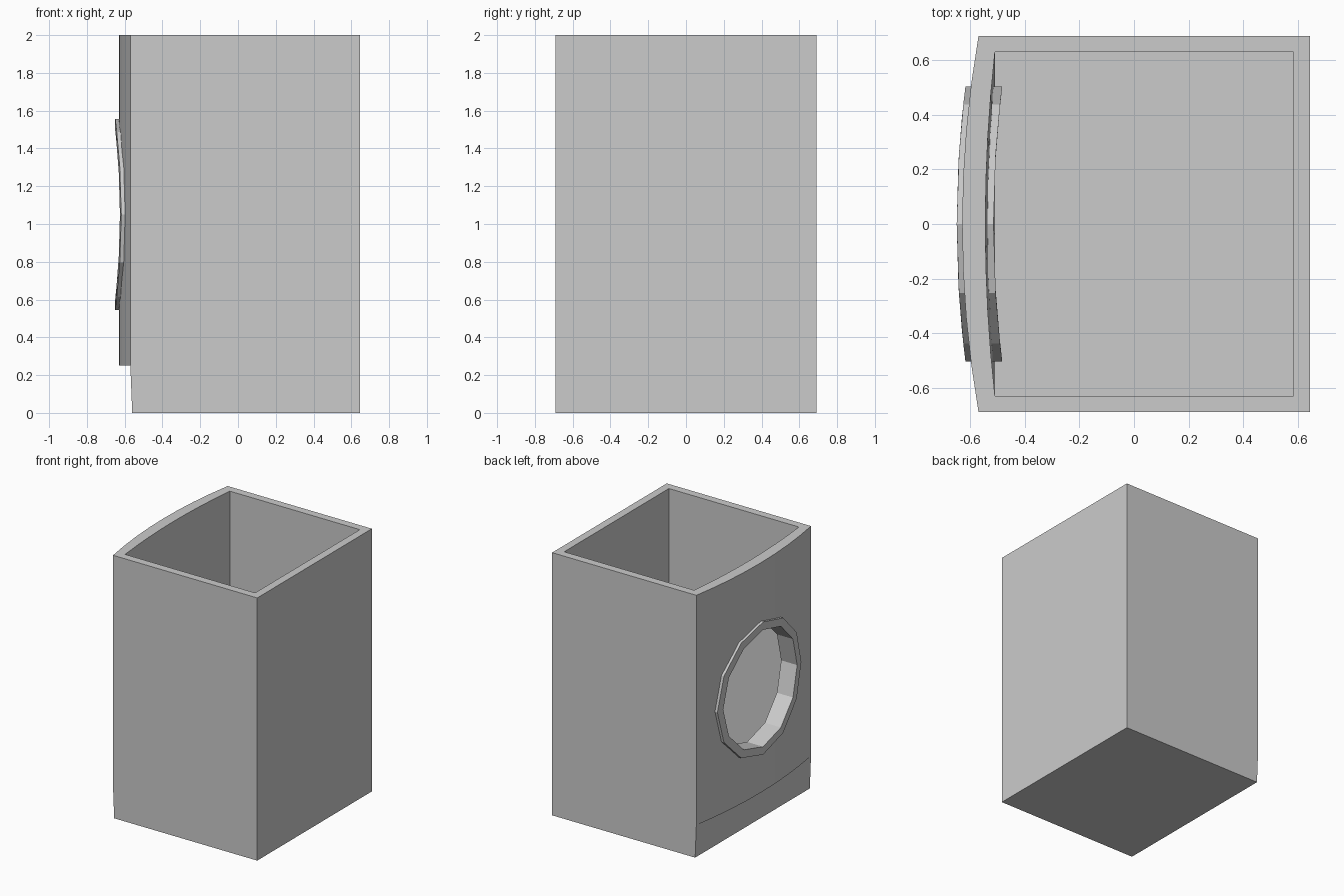
import bpy, bmesh, math

if "Cube" in bpy.data.objects:
    bpy.data.objects.remove(bpy.data.objects["Cube"])

FRONT, SIDE, H = 0.645, 0.69, 2.0


def bow(y):
    """x of the bowed outer wall at a given y."""
    return -0.63 + 0.06 * (y / SIDE) ** 2


def make_object(name, bm):
    bmesh.ops.remove_doubles(bm, verts=bm.verts[:], dist=1e-5)
    bmesh.ops.dissolve_degenerate(bm, edges=bm.edges[:], dist=1e-5)
    bmesh.ops.recalc_face_normals(bm, faces=bm.faces[:])
    me = bpy.data.meshes.new(name)
    bm.to_mesh(me)
    bm.free()
    ob = bpy.data.objects.new(name, me)
    bpy.context.collection.objects.link(ob)
    return ob


def bridge(bm, a, b):
    n = len(a)
    for i in range(n):
        j = (i + 1) % n
        bm.faces.new((a[i], a[j], b[j], b[i]))


def outline(x_right, half, curve, z, n=8):
    """Rectangle whose -x side follows curve(y)."""
    ys = [half - 2 * half * i / n for i in range(n + 1)]
    pts = [(curve(y), y, z) for y in ys]
    return pts + [(x_right, -half, z), (x_right, half, z)]


# Open-topped box: plain base band, bowed wall above it, hollow inside
def inner(y):
    return -0.545 + 0.035 * (y / 0.63) ** 2


bm = bmesh.new()
layers = [
    outline(FRONT, SIDE, lambda y: -0.56, 0),
    outline(FRONT, SIDE, lambda y: -0.57, 0.25),
    outline(FRONT, SIDE, bow, 0.25),
    outline(FRONT, SIDE, bow, H),
    outline(0.585, 0.63, inner, H),
    outline(0.585, 0.63, lambda y: -0.51, 0.05),
]
loops = [[bm.verts.new(p) for p in layer] for layer in layers]
for a, b in zip(loops, loops[1:]):
    bridge(bm, a, b)
bm.faces.new(loops[0])
bm.faces.new(loops[-1])
box = make_object("open_box", bm)


# Circles in the bowed wall
def circle(bm, r, offset, follow=True, n=12):
    out = []
    for i in range(n):
        a = 2 * math.pi * i / n
        y, z = r * math.cos(a), 1.05 + r * math.sin(a)
        out.append(bm.verts.new(((bow(y) if follow else 0) + offset, y, z)))
    return out


# Round opening cut through the wall
bm = bmesh.new()
c0, c1 = circle(bm, 0.46, -0.9, False), circle(bm, 0.46, -0.3, False)
bridge(bm, c0, c1)
bm.faces.new(c0)
bm.faces.new(c1)
cutter = make_object("opening_cutter", bm)
cutter.hide_render = True
mod = box.modifiers.new("opening", "BOOLEAN")
mod.operation = "DIFFERENCE"
mod.solver = "EXACT"
mod.object = cutter
bpy.context.view_layer.objects.active = box
bpy.ops.object.modifier_apply(modifier=mod.name)
bpy.data.objects.remove(cutter)

# Faceted ring lining the opening, bent to the wall
bm = bmesh.new()
rings = [circle(bm, r, d) for r, d in
         ((0.505, -0.02), (0.505, 0.115), (0.445, 0.115), (0.445, -0.02))]
for i in range(4):
    bridge(bm, rings[i], rings[(i + 1) % 4])
make_object("opening_ring", bm)
